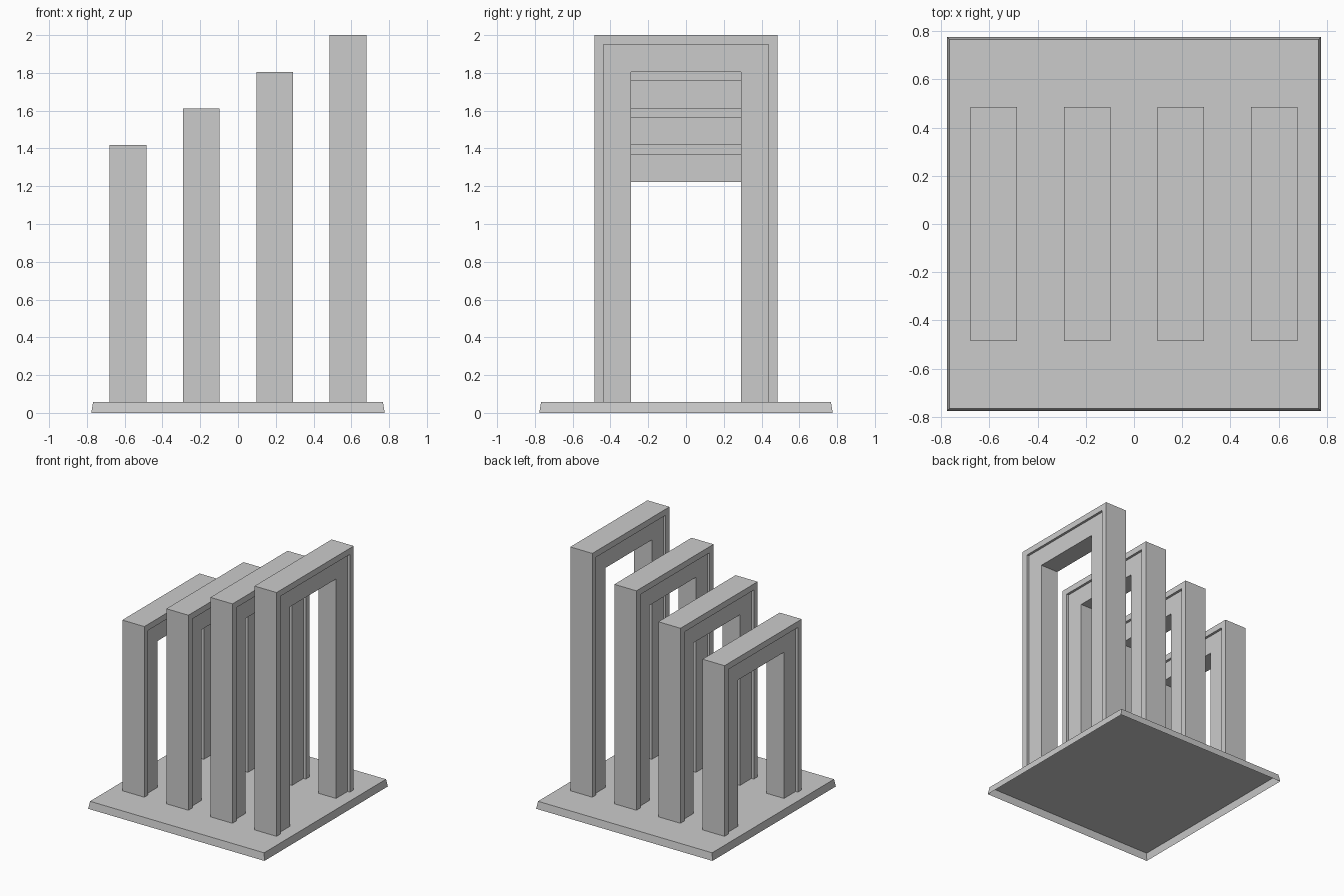
import bpy
import bmesh

cube = bpy.data.objects.get("Cube")
if cube:
    bpy.data.objects.remove(cube, do_unlink=True)

grey = bpy.data.materials.new("plain_grey")
grey.use_nodes = True
colour = (0.6, 0.6, 0.6, 1)
grey.diffuse_color = colour
grey.node_tree.nodes["Principled BSDF"].inputs["Base Color"].default_value = colour

UNIT = 2 / 20.6          # model is laid out on a simple grid
FLOOR = 0.6 * UNIT       # top of the plinth


def finish(bm, name):
    mesh = bpy.data.meshes.new(name)
    bm.to_mesh(mesh)
    bm.free()
    mesh.materials.append(grey)
    obj = bpy.data.objects.new(name, mesh)
    bpy.context.collection.objects.link(obj)
    return obj


def portal(bm, x, thick, outer, top, inner, inner_top):
    """Upside-down U in the y-z plane, extruded along x."""
    outline = [(-outer, FLOOR), (-outer, top), (outer, top), (outer, FLOOR),
               (inner, FLOOR), (inner, inner_top), (-inner, inner_top), (-inner, FLOOR)]
    verts = [bm.verts.new((x - thick / 2, y, z)) for y, z in outline]
    face = bm.faces.new(verts)
    ext = bmesh.ops.extrude_face_region(bm, geom=[face], use_keep_orig=True)
    moved = [v for v in ext["geom"] if isinstance(v, bmesh.types.BMVert)]
    bmesh.ops.translate(bm, verts=moved, vec=(thick, 0, 0))
    bmesh.ops.recalc_face_normals(bm, faces=bm.faces)


# Plinth: shallow tapered tray, open underneath
bm = bmesh.new()
bmesh.ops.create_cube(bm, size=1)
for v in bm.verts:
    half = 7.9 if v.co.z > 0 else 8
    v.co.x *= 2 * half * UNIT
    v.co.y *= 2 * half * UNIT
    v.co.z = FLOOR if v.co.z > 0 else 0
bmesh.ops.delete(bm, geom=[f for f in bm.faces if f.normal.z < -0.9], context="FACES_ONLY")
finish(bm, "plinth")

# Four arches rising in steps: thick outer rim around a thinner inner frame
RIM, STEP = 0.5 * UNIT, 0.2 * UNIT
for i in range(4):
    x = (-6 + 4 * i) * UNIT
    top = FLOOR + (14 + 2 * i) * UNIT
    outer, inner, width = 5 * UNIT, 3 * UNIT, 2 * UNIT
    bm = bmesh.new()
    portal(bm, x, width, outer, top, outer - RIM, top - RIM)
    finish(bm, f"arch_rim_{i + 1}")
    bm = bmesh.new()
    portal(bm, x, width - 2 * STEP, outer - RIM, top - RIM, inner, top - 2 * UNIT)
    finish(bm, f"arch_frame_{i + 1}")
